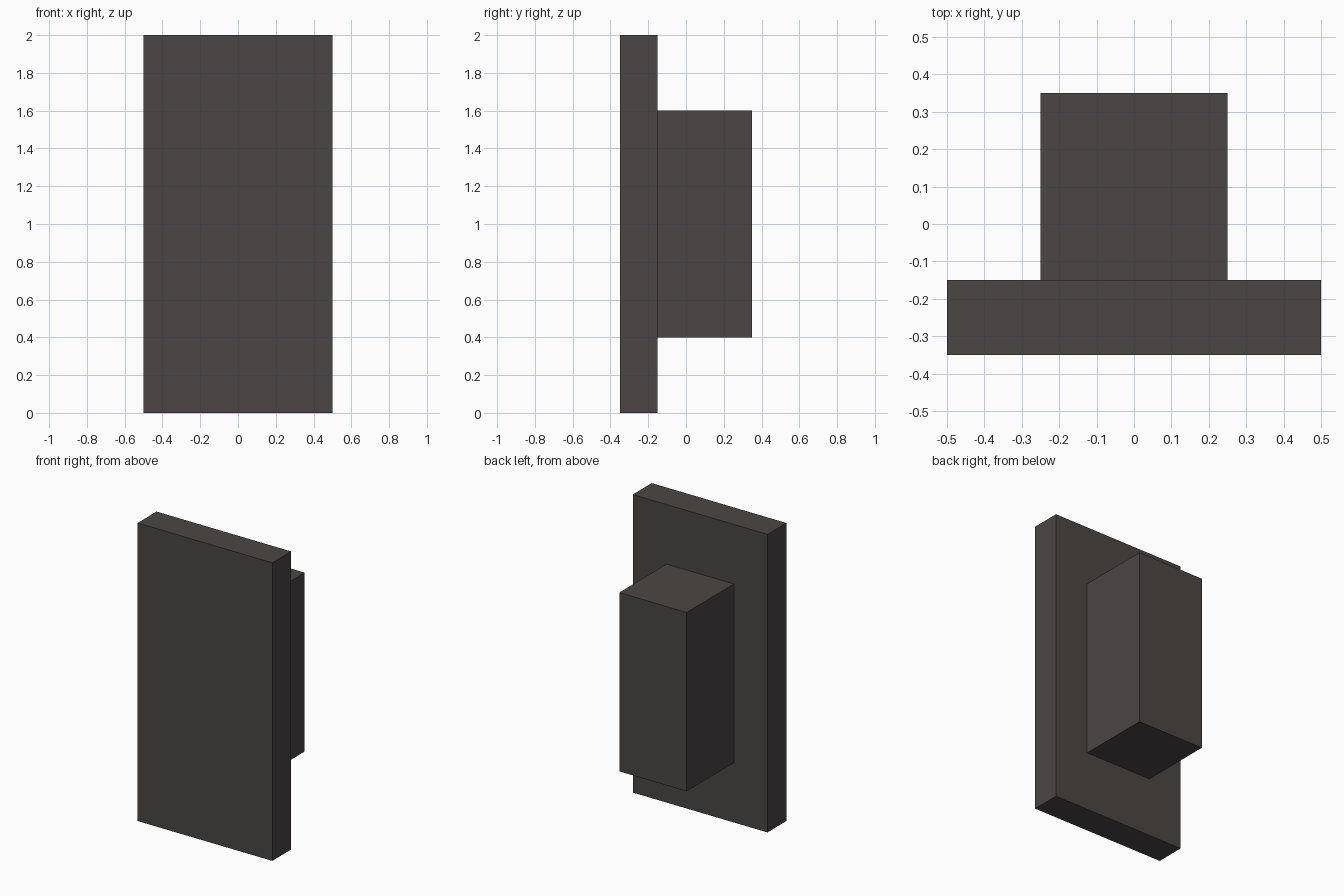
import bpy
import bmesh
from mathutils import Matrix

if "Cube" in bpy.data.objects:
    bpy.data.objects.remove(bpy.data.objects["Cube"])

# Single dark grey colour
grey = bpy.data.materials.new("dark_warm_grey")
grey.diffuse_color = (0.069, 0.061, 0.058, 1.0)
grey.use_nodes = True
grey.node_tree.nodes["Principled BSDF"].inputs["Base Color"].default_value = grey.diffuse_color


def box(name, size, centre):
    """Flat-shaded box with the given size and centre."""
    bm = bmesh.new()
    bmesh.ops.create_cube(bm, size=1.0, matrix=Matrix.Translation(centre) @ Matrix.Diagonal((*size, 1.0)))
    mesh = bpy.data.meshes.new(name)
    bm.to_mesh(mesh)
    bm.free()
    mesh.materials.append(grey)
    obj = bpy.data.objects.new(name, mesh)
    bpy.context.collection.objects.link(obj)
    return obj


# Tall front plate
box("front_panel", (1.0, 0.2, 2.0), (0, -0.25, 1.0))

# Block fixed to the back of the plate
box("rear_block", (0.5, 0.5, 1.2), (0, 0.1, 1.0))
